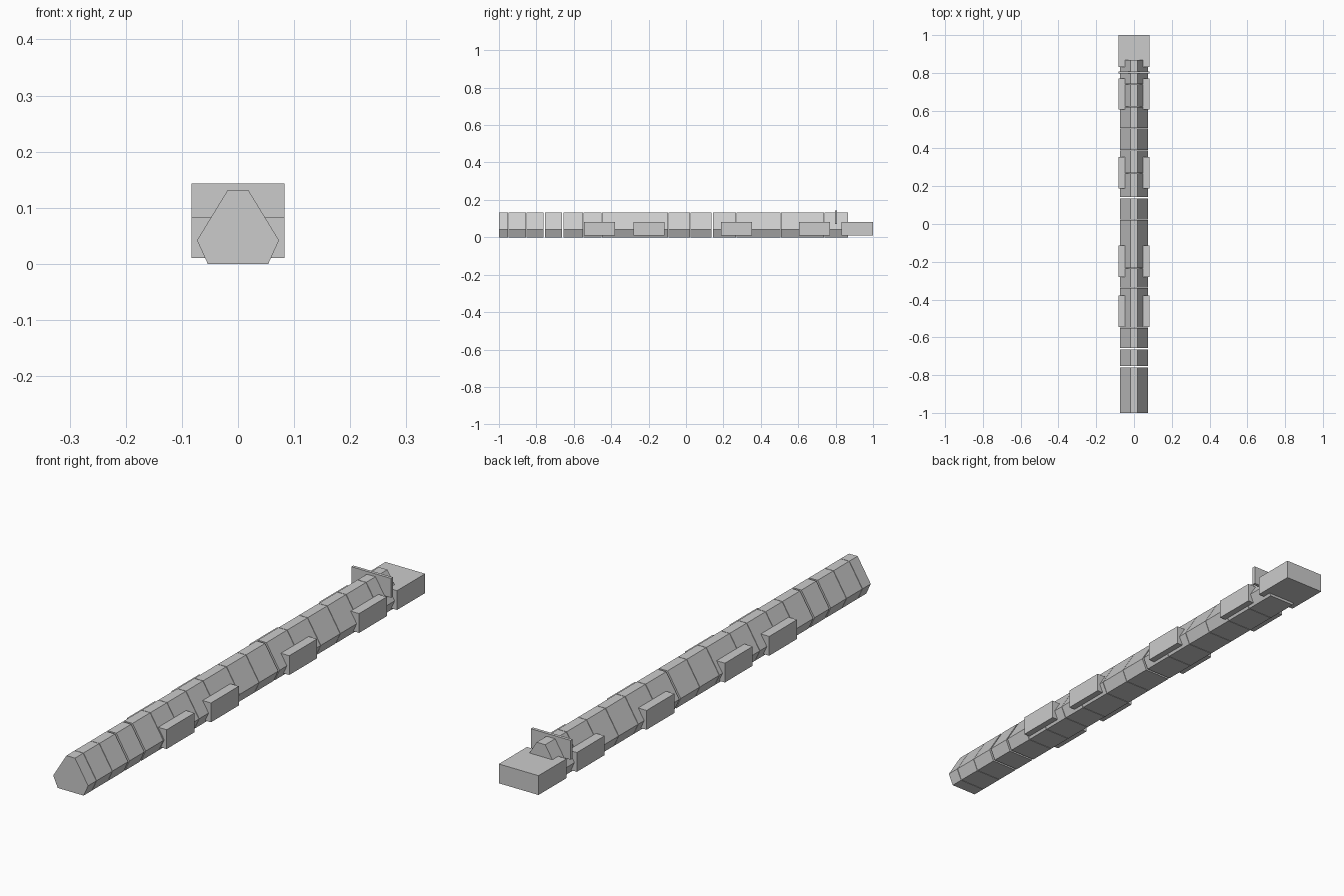
import bpy

if "Cube" in bpy.data.objects:
    bpy.data.objects.remove(bpy.data.objects["Cube"])

# Hexagonal cross-section of the long body (x, z)
PROFILE = [(-0.054, 0.0), (0.054, 0.0), (0.073, 0.042),
           (0.018, 0.132), (-0.018, 0.132), (-0.073, 0.042)]


def add_mesh(name, verts, faces):
    mesh = bpy.data.meshes.new(name)
    mesh.from_pydata(verts, [], faces)
    mesh.update()
    obj = bpy.data.objects.new(name, mesh)
    bpy.context.collection.objects.link(obj)
    return obj


def prism(name, y0, y1):
    n = len(PROFILE)
    verts = [(x, y, z) for y in (y0, y1) for x, z in PROFILE]
    faces = [tuple(range(n)), tuple(reversed(range(n, 2 * n)))]
    faces += [(i, i + n, (i + 1) % n + n, (i + 1) % n) for i in range(n)]
    return add_mesh(name, verts, faces)


def box(name, half_x, y0, y1, z0, z1):
    bpy.ops.mesh.primitive_cube_add(size=1, location=(0, (y0 + y1) / 2, (z0 + z1) / 2))
    obj = bpy.context.object
    obj.name = name
    obj.scale = (2 * half_x, y1 - y0, z1 - z0)
    bpy.ops.object.transform_apply(location=False, rotation=False, scale=True)
    return obj


# Body segments, divided by fine seams and a few wider gaps
seams = [-1.0, -0.95, -0.855, -0.757, -0.66, -0.55, -0.45, -0.337, -0.235,
         -0.095, 0.022, 0.14, 0.268, 0.39, 0.507, 0.62, 0.74, 0.867]
wide = {-0.757, -0.66, 0.14}


def half_gap(y):
    if y in (seams[0], seams[-1]):
        return 0.0
    return 0.004 if y in wide else 0.001


for i, (a, b) in enumerate(zip(seams, seams[1:])):
    prism(f"body_segment_{i + 1}", a + half_gap(a), b - half_gap(b))

# Cross blocks that stick out on both sides, the last one closing the rear
for i, y in enumerate([-0.462, -0.197, 0.271, 0.688]):
    box(f"side_block_{i + 1}", 0.083, y - 0.083, y + 0.083, 0.01, 0.083)
box("rear_block", 0.083, 0.832, 1.0, 0.01, 0.083)

# Thin upright plate near the rear
box("upright_plate", 0.083, 0.796, 0.808, 0.07, 0.143)
